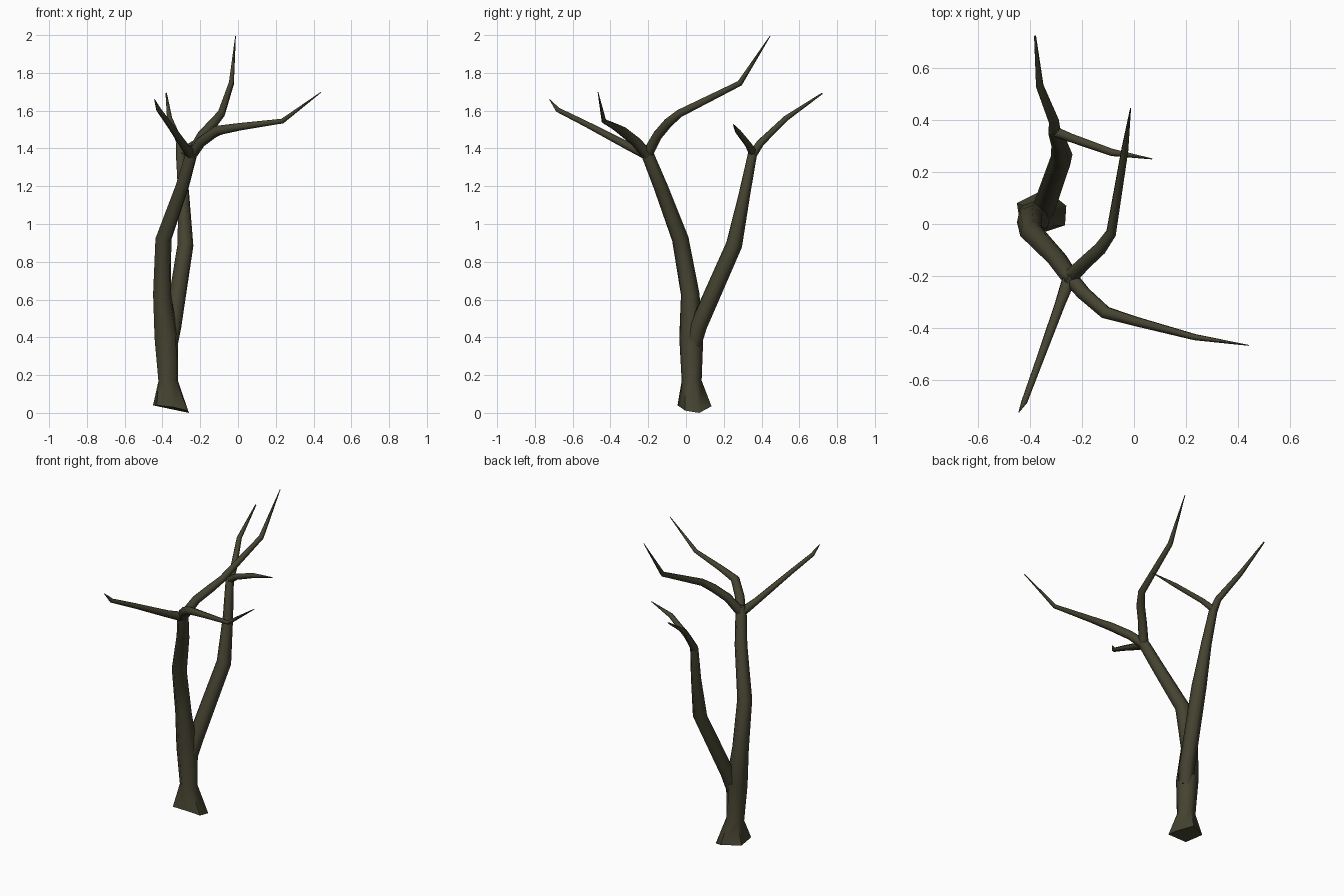
import bpy, bmesh, math
from mathutils import Vector

bark = bpy.data.materials.new("dark olive bark")
bark.diffuse_color = (0.060, 0.056, 0.030, 1)

SIDES = 6


def limb(name, points, foot=None):
    """Tapered six-sided tube through (x, y, z, radius) points; foot = flared first ring."""
    bm = bmesh.new()
    pos = [Vector(p[:3]) for p in points]
    rings = [[bm.verts.new(v) for v in foot]] if foot else []
    u = None
    for i, p in enumerate(pos):
        d = Vector((0, 0, 0))
        if i > 0:
            d += (p - pos[i - 1]).normalized()
        if i < len(pos) - 1:
            d += (pos[i + 1] - p).normalized()
        d.normalize()
        if u is None:
            u = Vector((1, 0, 0)) if abs(d.x) < 0.8 else Vector((0, 1, 0))
        u = (u - d * u.dot(d)).normalized()
        v = d.cross(u)
        r = points[i][3]
        ring = []
        for k in range(SIDES):
            a = math.radians(18) + math.tau * k / SIDES
            ring.append(bm.verts.new(p + (u * math.cos(a) + v * math.sin(a)) * r))
        rings.append(ring)
    for a, b in zip(rings, rings[1:]):
        for k in range(SIDES):
            n = (k + 1) % SIDES
            bm.faces.new((a[k], a[n], b[n], b[k]))
    bm.faces.new(rings[0][::-1])
    bm.faces.new(rings[-1])
    bmesh.ops.recalc_face_normals(bm, faces=bm.faces)
    mesh = bpy.data.meshes.new(name)
    bm.to_mesh(mesh)
    bm.free()
    mesh.materials.append(bark)
    obj = bpy.data.objects.new(name, mesh)
    bpy.context.collection.objects.link(obj)
    bpy.ops.object.select_all(action='DESELECT')
    obj.select_set(True)
    bpy.context.view_layer.objects.active = obj
    bpy.ops.object.shade_smooth_by_angle(angle=math.radians(62))
    return obj


# Main trunk with its flared, uneven foot
limb("main_trunk", [
    (-0.370, 0.030, 0.17, 0.054), (-0.380, 0.028, 0.40, 0.065),
    (-0.402, 0.022, 0.63, 0.050), (-0.395, -0.030, 0.92, 0.045),
    (-0.295, -0.135, 1.20, 0.038), (-0.250, -0.200, 1.36, 0.034),
    (-0.240, -0.215, 1.41, 0.022)],
    foot=[(-0.26, 0.07, 0.0), (-0.34, 0.135, 0.035), (-0.45, 0.08, 0.04),
          (-0.43, -0.045, 0.04), (-0.34, -0.03, 0.03), (-0.265, -0.005, 0.012)])

# Second trunk leaving the first low down
limb("side_trunk", [
    (-0.360, 0.040, 0.36, 0.042), (-0.345, 0.065, 0.46, 0.047),
    (-0.278, 0.255, 0.89, 0.044), (-0.288, 0.310, 1.16, 0.031),
    (-0.305, 0.352, 1.37, 0.025), (-0.305, 0.365, 1.40, 0.018)])

# Branches of the main trunk
limb("front_branch", [
    (-0.245, -0.200, 1.365, 0.030), (-0.285, -0.310, 1.415, 0.022),
    (-0.365, -0.530, 1.530, 0.016), (-0.420, -0.680, 1.605, 0.013),
    (-0.442, -0.722, 1.660, 0.002)])
limb("tall_branch", [
    (-0.250, -0.210, 1.360, 0.030), (-0.190, -0.150, 1.470, 0.026),
    (-0.130, -0.095, 1.535, 0.025), (-0.088, -0.035, 1.585, 0.021),
    (-0.035, 0.285, 1.745, 0.015), (-0.013, 0.445, 1.995, 0.002)])
limb("right_branch", [
    (-0.250, -0.200, 1.360, 0.030), (-0.195, -0.265, 1.435, 0.028),
    (-0.110, -0.340, 1.495, 0.026), (0.010, -0.375, 1.515, 0.020),
    (0.235, -0.435, 1.545, 0.013), (0.440, -0.466, 1.698, 0.002)])

# Branches of the side trunk
limb("back_branch", [
    (-0.305, 0.350, 1.365, 0.025), (-0.308, 0.395, 1.430, 0.020),
    (-0.362, 0.530, 1.560, 0.015), (-0.380, 0.722, 1.692, 0.004)])
limb("short_branch", [
    (-0.305, 0.355, 1.375, 0.022), (-0.240, 0.330, 1.420, 0.018),
    (-0.085, 0.275, 1.490, 0.015), (0.070, 0.250, 1.528, 0.002)])
